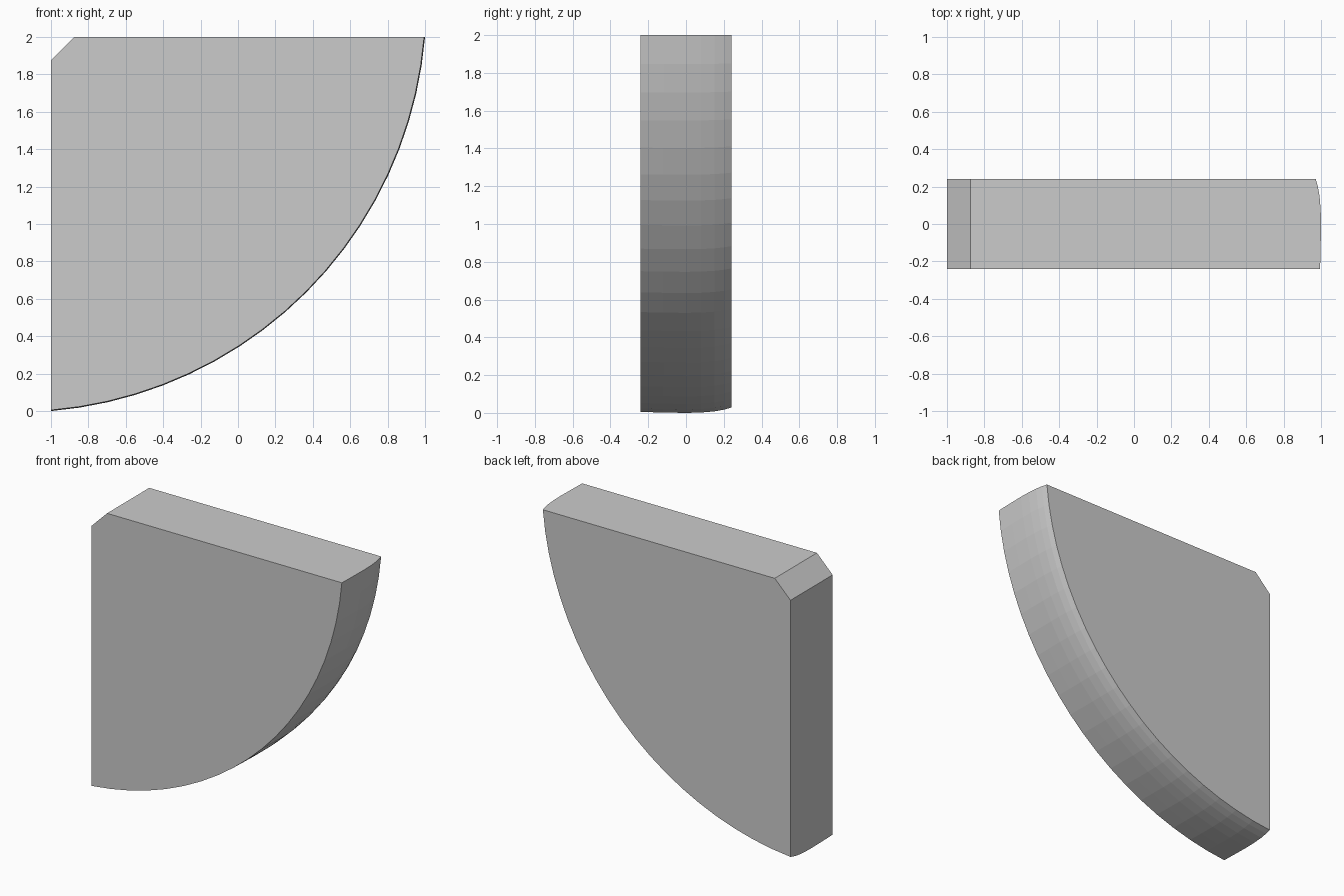
import bpy, bmesh, math

if "Cube" in bpy.data.objects:
    bpy.data.objects.remove(bpy.data.objects["Cube"])

SEGS = 20
C = 0.185      # arc centre sits this far beyond the top-left corner
R = math.hypot(2 + C, C)
CH = 0.125     # corner chamfer

# Edge profile: depth position and how far the curved rim is pulled in
RIM = [(-0.24, 0.005), (-0.12, 0.002), (0.0, 0.0), (0.08, 0.002),
       (0.15, 0.008), (0.2, 0.017), (0.24, 0.028)]


def outline(y, inset):
    """Chamfered quarter-round outline at depth y."""
    r = R - inset
    a0 = math.asin(C / r)
    a1 = math.pi / 2 - a0
    pts = [(-1, y, 2 - CH), (-1 + CH, y, 2)]
    for i in range(SEGS + 1):
        a = a0 + (a1 - a0) * i / SEGS
        pts.append((-1 - C + r * math.cos(a), y, 2 + C - r * math.sin(a)))
    return pts


# Solid quarter-round panel skinned through the outlines
bm = bmesh.new()
rings = [[bm.verts.new(p) for p in outline(y, d)] for y, d in RIM]
n = len(rings[0])
for a, b in zip(rings, rings[1:]):
    for i in range(n):
        j = (i + 1) % n
        bm.faces.new((a[i], a[j], b[j], b[i]))
bm.faces.new(rings[0])
bm.faces.new(rings[-1])
bmesh.ops.recalc_face_normals(bm, faces=bm.faces)
# Merge the flat strips on the top, side and chamfer
bmesh.ops.dissolve_limit(bm, angle_limit=0.002, verts=bm.verts, edges=bm.edges)

mesh = bpy.data.meshes.new("quarter_round_panel")
bm.to_mesh(mesh)
bm.free()
bpy.context.collection.objects.link(bpy.data.objects.new("quarter_round_panel", mesh))
